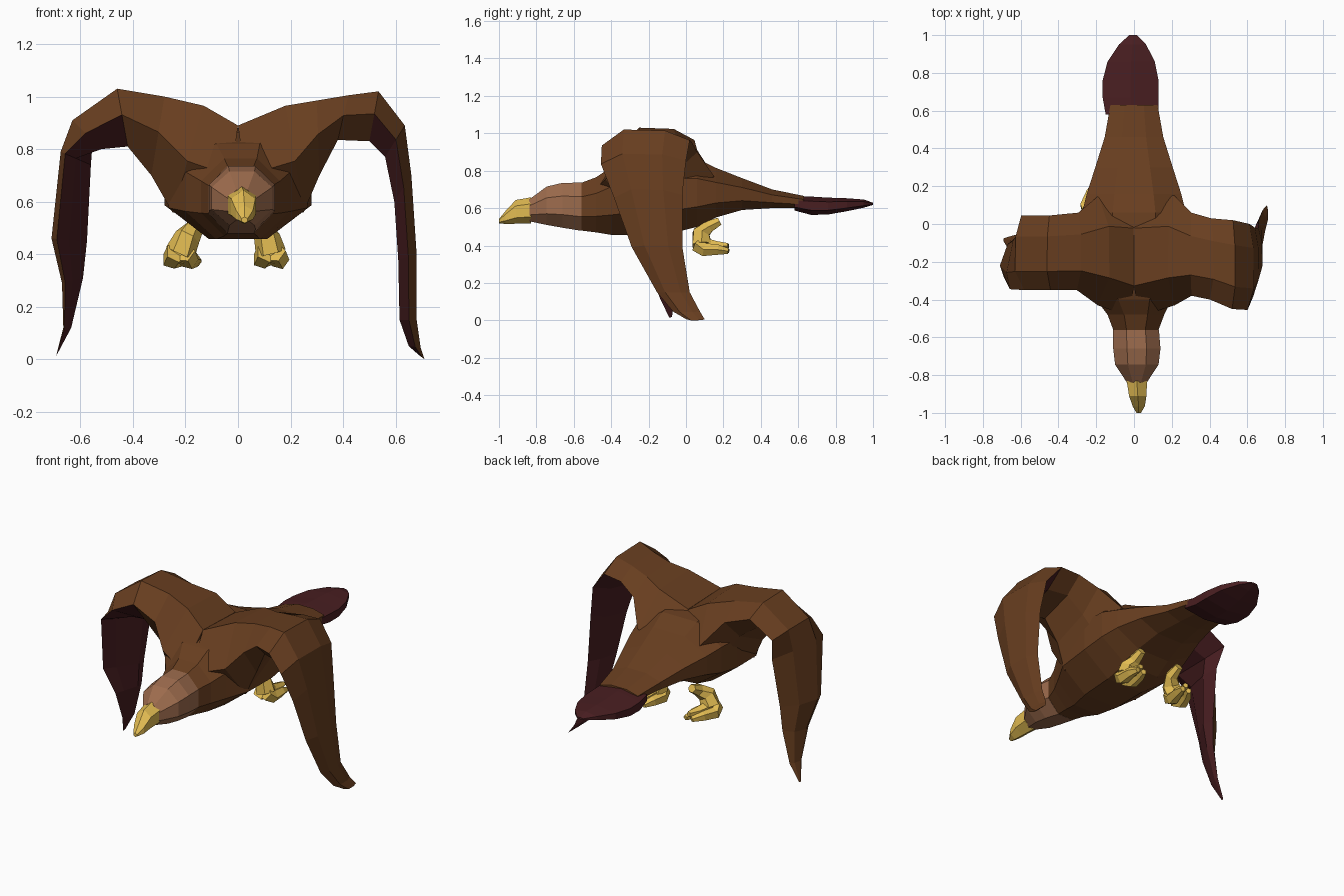
import bpy, bmesh, math
from mathutils import Vector


def material(name, rgb):
    m = bpy.data.materials.new(name)
    m.diffuse_color = (*rgb, 1)
    return m


BROWN = material("brown feathers", (0.138, 0.048, 0.014))
TAN = material("tan head", (0.34, 0.15, 0.075))
YELLOW = material("yellow beak and feet", (0.76, 0.50, 0.085))
MAROON = material("dark red feathers", (0.066, 0.013, 0.015))


def loft(name, rings, mats, rule=None):
    """Skin a list of equal-length point rings, cap the ends, colour by rule."""
    bm = bmesh.new()
    vs = [[bm.verts.new(p) for p in r] for r in rings]
    n = len(vs[0])
    for a, b in zip(vs, vs[1:]):
        for i in range(n):
            bm.faces.new((a[i], a[(i + 1) % n], b[(i + 1) % n], b[i]))
    bm.faces.new(vs[0])
    bm.faces.new(vs[-1])
    bmesh.ops.recalc_face_normals(bm, faces=bm.faces)
    bm.normal_update()
    if rule:
        for f in bm.faces:
            f.material_index = rule(f.normal, f.calc_center_median())
    me = bpy.data.meshes.new(name)
    bm.to_mesh(me)
    bm.free()
    for m in mats:
        me.materials.append(m)
    ob = bpy.data.objects.new(name, me)
    bpy.context.collection.objects.link(ob)
    return ob


def sections(rows, sides=8):
    """Upright oval rings along y: (y, x centre, half width, z low, z high)."""
    out = []
    k = 1 / math.cos(math.pi / sides)
    for y, cx, w, lo, hi in rows:
        ring = []
        for i in range(sides):
            a = 2 * math.pi * (i + 0.5) / sides
            ring.append((cx + w * k * math.cos(a), y,
                         (lo + hi) / 2 + (hi - lo) / 2 * k * math.sin(a)))
        out.append(ring)
    return out


# Body from neck to rump
loft("body", sections([
    (-0.56, 0.01, 0.12, 0.48, 0.735), (-0.48, 0.01, 0.15, 0.47, 0.765),
    (-0.40, 0, 0.20, 0.457, 0.82), (-0.28, 0, 0.265, 0.457, 0.865),
    (-0.08, 0, 0.28, 0.465, 0.88), (0.06, 0, 0.275, 0.50, 0.865),
    (0.16, 0, 0.25, 0.55, 0.815), (0.30, 0, 0.205, 0.59, 0.76),
    (0.46, 0, 0.155, 0.60, 0.70), (0.63, 0, 0.125, 0.60, 0.665)]), [BROWN])

# Head and beak
loft("head", sections([
    (-0.56, 0.01, 0.122, 0.479, 0.736), (-0.66, 0.015, 0.125, 0.495, 0.735),
    (-0.745, 0.015, 0.115, 0.51, 0.715), (-0.84, 0.015, 0.052, 0.53, 0.645)]), [TAN])
loft("beak", sections([
    (-0.83, 0.015, 0.054, 0.528, 0.648), (-0.91, 0.02, 0.046, 0.525, 0.635),
    (-0.965, 0.025, 0.032, 0.52, 0.58), (-1.0, 0.025, 0.012, 0.52, 0.54)], 6), [YELLOW])

# Tail fan
loft("tail", sections([
    (0.58, -0.01, 0.14, 0.592, 0.655), (0.67, -0.018, 0.148, 0.57, 0.655),
    (0.76, -0.018, 0.148, 0.572, 0.65), (0.86, -0.015, 0.125, 0.588, 0.648),
    (0.95, -0.008, 0.072, 0.605, 0.643), (1.0, -0.005, 0.02, 0.618, 0.628)], 6), [MAROON])

# Wing section shapes as (chord fraction, inner-to-outer fraction)
ROOT = ((0, 0.48), (0.25, 1), (0.72, 0.97), (1, 0.52), (0.72, 0.2), (0.25, 0))
BLADE = ((0, 0.55), (0.25, 1), (0.72, 0.97), (1, 0.7), (0.72, 0.3), (0.25, 0))
TWISTED = ((0, 0.85), (0.25, 1), (0.72, 0.7), (1, 0.1), (0.72, 0.0), (0.25, 0.5))


def wing(name, rows, tip_shape):
    """Rows: outer x, outer z, inner x, inner z, leading y, trailing y."""
    rings = []
    for k, (xo, zo, xi, zi, y0, y1) in enumerate(rows):
        out, inn = Vector((xo, 0, zo)), Vector((xi, 0, zi))
        ring = []
        for t, s in (ROOT if k < 2 else BLADE if k < 5 else tip_shape):
            p = inn.lerp(out, s)
            p.y = y0 + (y1 - y0) * t
            ring.append(p)
        rings.append(ring)

    # Dark lining on faces that look in toward the body on the outer half
    def lining(n, c):
        inward = -n.x * math.copysign(1, c.x)
        dark = n.z < 0.1 and (inward > 0.25 or n.z < -0.4)
        return 1 if abs(c.x) > 0.48 and dark else 0
    loft(name, rings, [BROWN, MAROON], lining)


wing("right_wing", [
    (0.0, 0.89, 0.05, 0.52, -0.49, 0.16),
    (0.18, 0.965, 0.25, 0.56, -0.43, 0.15),
    (0.30, 0.985, 0.31, 0.70, -0.38, 0.06),
    (0.42, 1.005, 0.38, 0.835, -0.40, 0.03),
    (0.535, 1.02, 0.50, 0.83, -0.45, 0.02),
    (0.635, 0.89, 0.56, 0.77, -0.455, 0.0),
    (0.66, 0.70, 0.595, 0.60, -0.385, -0.02),
    (0.68, 0.40, 0.61, 0.38, -0.29, -0.02),
    (0.68, 0.15, 0.615, 0.15, -0.155, 0.02),
    (0.695, 0.045, 0.65, 0.05, -0.07, 0.075),
    (0.71, 0.0, 0.69, 0.015, 0.0, 0.10)], BLADE)
wing("left_wing", [
    (0.0, 0.89, -0.05, 0.52, -0.49, 0.16),
    (-0.13, 0.965, -0.25, 0.56, -0.43, 0.15),
    (-0.28, 1.00, -0.33, 0.70, -0.35, 0.06),
    (-0.46, 1.03, -0.42, 0.81, -0.35, 0.045),
    (-0.63, 0.91, -0.52, 0.80, -0.35, 0.045),
    (-0.675, 0.79, -0.56, 0.74, -0.345, 0.01),
    (-0.71, 0.46, -0.575, 0.45, -0.28, -0.04),
    (-0.67, 0.29, -0.59, 0.31, -0.21, -0.05),
    (-0.665, 0.12, -0.635, 0.12, -0.14, -0.06),
    (-0.692, 0.015, -0.688, 0.02, -0.09, -0.075)], TWISTED)


def tube(name, path, radii, sides=6):
    """Faceted tube through points."""
    pts = [Vector(p) for p in path]
    rings = []
    for i, p in enumerate(pts):
        d = (pts[min(i + 1, len(pts) - 1)] - pts[max(i - 1, 0)]).normalized()
        u = Vector((1, 0, 0))
        u = (u - d * u.dot(d)).normalized()
        v = d.cross(u)
        rings.append([p + radii[i] * (u * math.cos(a) + v * math.sin(a))
                      for a in (2 * math.pi * k / sides for k in range(sides))])
    loft(name, rings, [YELLOW])


# Tucked legs, with chunky toes curling back
for side, ankle, foot, tip in (("right", 0.095, 0.125, 0.14), ("left", -0.165, -0.22, -0.175)):
    tube(side + "_leg", [(ankle, 0.18, 0.53), (ankle, 0.12, 0.50),
                         ((ankle + foot) / 2, 0.08, 0.465), (foot, 0.085, 0.405)],
         [0.024, 0.036, 0.05, 0.058])
    for j, (dx, dz) in enumerate(((-0.034, -0.018), (0.034, -0.02), (0.0, 0.008))):
        tube(f"{side}_toe_{j + 1}", [(foot + dx * 0.5, 0.06, 0.405),
                                     (foot + dx, 0.10, 0.397 + dz),
                                     ((foot + tip) / 2 + dx * 0.9, 0.17, 0.39 + dz * 0.6),
                                     (tip + dx * 0.6, 0.225, 0.39 + dz)],
             [0.042, 0.037, 0.029, 0.016], 5)
